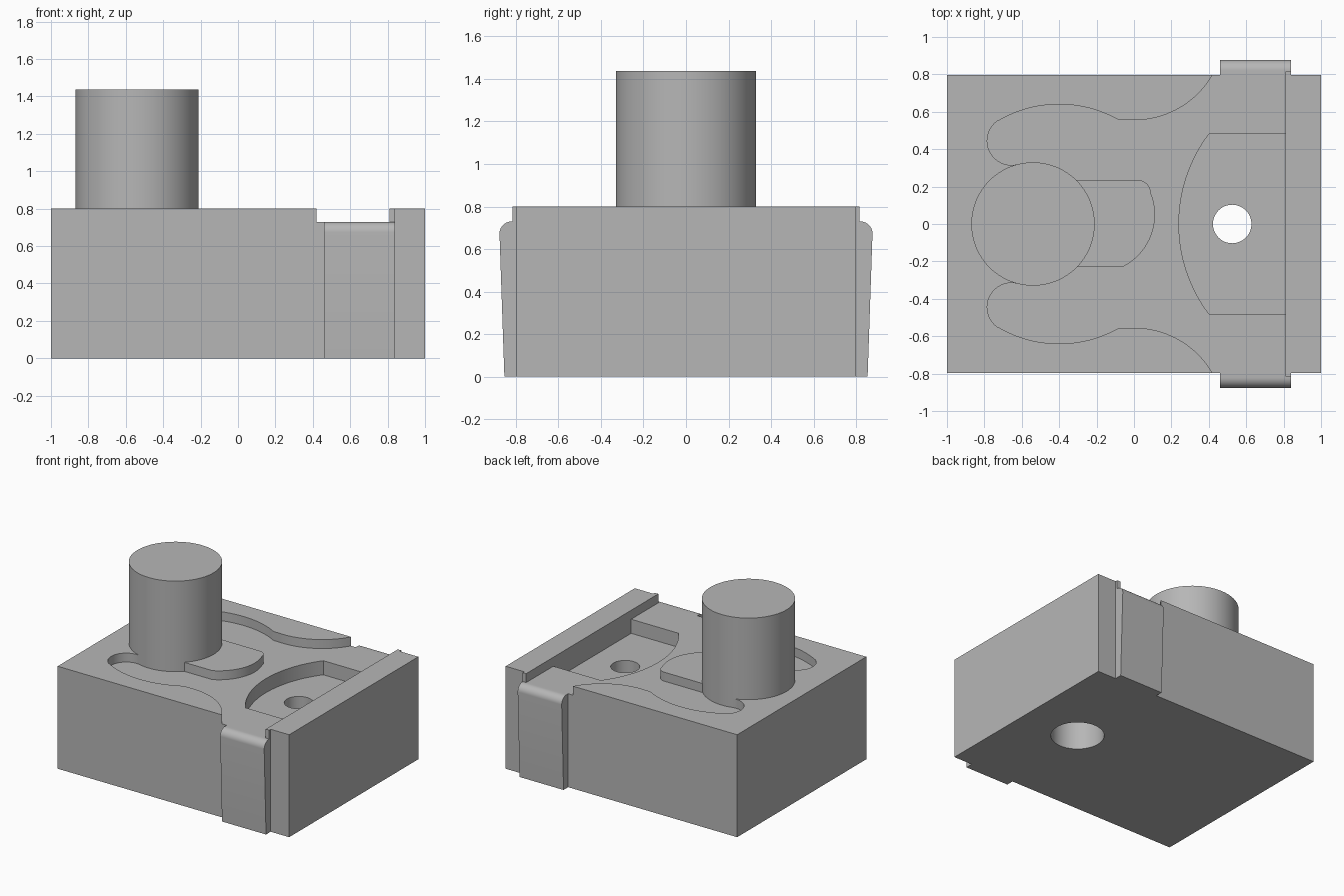
import bpy, bmesh
from math import cos, sin, radians
from mathutils import Vector

if "Cube" in bpy.data.objects:
    bpy.data.objects.remove(bpy.data.objects["Cube"], do_unlink=True)

grey = bpy.data.materials.new("plain grey")
grey.use_nodes = True
grey.diffuse_color = (0.47, 0.47, 0.47, 1)
grey.node_tree.nodes["Principled BSDF"].inputs["Base Color"].default_value = grey.diffuse_color

HALF_W, TOP, FLOOR = 0.797, 0.8, 0.73
POST_X, HOLE_X, RIB_X = -0.54, 0.525, 0.81


def arc(cx, cy, r, a0, a1, n=20):
    angles = [radians(a0 + (a1 - a0) * i / n) for i in range(n + 1)]
    return [(cx + r * cos(a), cy + r * sin(a)) for a in angles]


def prism(name, outline, low, high, axis="z"):
    """Extrude a closed outline along z, or a (y, z) outline along x."""
    def place(p, h):
        return Vector((p[0], p[1], h)) if axis == "z" else Vector((h, p[0], p[1]))
    bm = bmesh.new()
    face = bm.faces.new([bm.verts.new(place(p, low)) for p in outline])
    out = bmesh.ops.extrude_face_region(bm, geom=[face])
    verts = [g for g in out["geom"] if isinstance(g, bmesh.types.BMVert)]
    shift = place((0, 0), high) - place((0, 0), low)
    bmesh.ops.translate(bm, verts=verts, vec=shift)
    bmesh.ops.recalc_face_normals(bm, faces=bm.faces)
    mesh = bpy.data.meshes.new(name)
    bm.to_mesh(mesh)
    bm.free()
    mesh.materials.append(grey)
    obj = bpy.data.objects.new(name, mesh)
    bpy.context.collection.objects.link(obj)
    return obj


def rect(x0, x1, y0, y1):
    return [(x0, y0), (x1, y0), (x1, y1), (x0, y1)]


def smooth(obj):
    bpy.ops.object.select_all(action="DESELECT")
    obj.select_set(True)
    bpy.context.view_layer.objects.active = obj
    bpy.ops.object.shade_smooth_by_angle(angle=radians(30))


def cut(obj, cutter):
    mod = obj.modifiers.new("cut", "BOOLEAN")
    mod.operation, mod.solver, mod.object = "DIFFERENCE", "EXACT", cutter
    cutter.hide_render = True
    bpy.context.view_layer.objects.active = obj
    bpy.ops.object.modifier_apply(modifier=mod.name)
    bpy.data.objects.remove(cutter, do_unlink=True)


# Main block
body = prism("body", rect(-1, 1, -HALF_W, HALF_W), 0, TOP)

# Shallow curved recess across the top: one half outline, then its mirror
half = [(RIB_X, 1), (0.42, 1)]
half += arc(0, 1.04, 0.485, -30, -90)
half += arc(-0.4, -0.005, 0.645, 60.5, 120.5)
half += arc(-0.655, 0.445, 0.13, 127, 285)
half += [(POST_X, 0.2)]
recess = half + [(x, -y) for x, y in reversed(half)]
cut(body, prism("recess_cutter", recess, FLOOR, 1))

# Deeper pocket with a bowed end
pocket = arc(1.04, 0, 0.8, 143.1, 216.9, 32) + [(RIB_X, -0.48), (RIB_X, 0.48)]
cut(body, prism("pocket_cutter", pocket, 0.62, 1))

# Through hole with a wider bore from below
cut(body, prism("hole_cutter", arc(HOLE_X, 0, 0.103, 0, 352.5, 47), -0.1, 1))
cut(body, prism("bore_cutter", arc(HOLE_X, 0, 0.19, 0, 352.5, 47), -0.1, 0.42))
smooth(body)

# Round post
post = prism("post", arc(POST_X, 0, 0.33, 0, 354.375, 63), 0.7, 1.437)
smooth(post)

# Raised tongue beside the post
tongue_outline = [(-0.4, -0.23), (-0.4, 0.235)]
tongue_outline += arc(0.02, 0.165, 0.07, 90, 15, 8)
tongue_outline += arc(-0.2, 0.05, 0.312, 22, -63.5, 20)
tongue = prism("tongue", tongue_outline, 0.7, TOP)
smooth(tongue)

# Tapered side tabs with rounded tops, and the rib ends above them
for side, label in ((1, "back"), (-1, "front")):
    profile = [(HALF_W, 0), (0.854, 0)] + arc(0.82, 0.673, 0.057, 0, 90, 10) + [(HALF_W, FLOOR)]
    tab = prism(label + "_tab", [(side * y, z) for y, z in profile], 0.46, 0.84, "x")
    smooth(tab)
    ys = sorted((side * HALF_W, side * 0.815))
    prism(label + "_rib_end", rect(RIB_X, 0.84, *ys), FLOOR, TOP)
